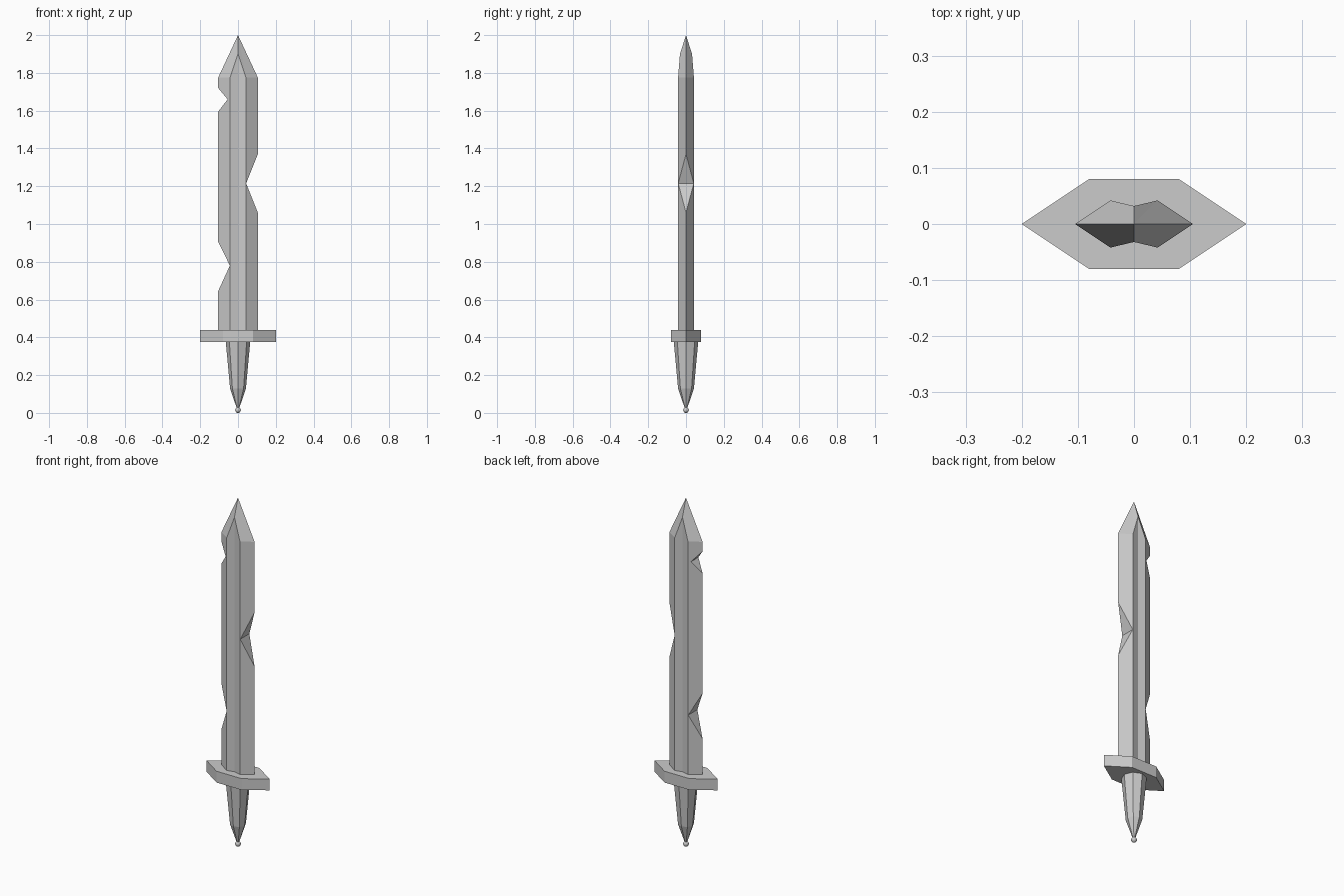
import bpy, bmesh
from math import cos, sin, pi

if "Cube" in bpy.data.objects:
    bpy.data.objects.remove(bpy.data.objects["Cube"])


def make_object(name, bm):
    bmesh.ops.recalc_face_normals(bm, faces=bm.faces)
    mesh = bpy.data.meshes.new(name)
    bm.to_mesh(mesh)
    bm.free()
    obj = bpy.data.objects.new(name, mesh)
    bpy.context.collection.objects.link(obj)
    return obj


def loft(bm, rings):
    """Skin a list of equal-length closed rings and return their vertices."""
    loops = [[bm.verts.new(p) for p in ring] for ring in rings]
    n = len(loops[0])
    for a, b in zip(loops, loops[1:]):
        for i in range(n):
            j = (i + 1) % n
            bm.faces.new((a[i], a[j], b[j], b[i]))
    return loops


def prism(name, low, high):
    bm = bmesh.new()
    a, b = loft(bm, [low, high])
    bm.faces.new(a)
    bm.faces.new(b)
    return make_object(name, bm)


# Blade: fullered cross-section, with each groove running up into the tip
EDGE, RIDGE, GROOVE = 0.105, 0.042, 0.032
section = [(EDGE, 0), (RIDGE, RIDGE), (0, GROOVE), (-RIDGE, RIDGE),
           (-EDGE, 0), (-RIDGE, -RIDGE), (0, -GROOVE), (RIDGE, -RIDGE)]
bm = bmesh.new()
bottom, top = loft(bm, [[(x, y, 0.43) for x, y in section],
                        [(x, y, 1.9 if x == 0 else 1.775) for x, y in section]])
bm.faces.new(bottom)
tip = bm.verts.new((0, 0, 2))
for edge, ridge, groove in ((0, 1, 2), (4, 3, 2), (4, 5, 6), (0, 7, 6)):
    bm.faces.new((top[edge], top[ridge], tip))
    bm.faces.new((top[ridge], top[groove], tip))
blade = make_object("blade", bm)

# Nicks: side, depth position, z of top / apex / bottom on the cutting edge
nicks = [(-1, 0.055, 1.72, 1.66, 1.595),
         (1, 0.043, 1.37, 1.215, 1.06),
         (-1, 0.043, 0.905, 0.78, 0.645)]
for side, depth, z_top, z_mid, z_low in nicks:
    k = 1.5  # extend the wedge beyond the edge
    x_out = depth + (EDGE - depth) * k
    tri = [(side * depth, z_mid),
           (side * x_out, z_mid + (z_top - z_mid) * k),
           (side * x_out, z_mid + (z_low - z_mid) * k)]
    cutter = prism("nick_cutter", [(x, -0.1, z) for x, z in tri],
                   [(x, 0.1, z) for x, z in tri])
    mod = blade.modifiers.new("nick", "BOOLEAN")
    mod.operation, mod.solver, mod.object = "DIFFERENCE", "EXACT", cutter
    bpy.context.view_layer.objects.active = blade
    bpy.ops.object.modifier_apply(modifier=mod.name)
    bpy.data.objects.remove(cutter)

# Guard: flat stretched hexagon
hexagon = [(0.2, 0), (0.08, 0.08), (-0.08, 0.08),
           (-0.2, 0), (-0.08, -0.08), (0.08, -0.08)]
prism("guard", [(x, y, 0.375) for x, y in hexagon],
      [(x, y, 0.44) for x, y in hexagon])

# Grip: tapered octagon closing towards the pommel
bm = bmesh.new()
rings = loft(bm, [[(r * cos(i * pi / 4), r * sin(i * pi / 4), z) for i in range(8)]
                  for r, z in ((0.005, 0.02), (0.042, 0.13), (0.065, 0.38))])
bm.faces.new(rings[0])
bm.faces.new(rings[-1])
make_object("grip", bm)

# Pommel: tiny ball
bpy.ops.mesh.primitive_uv_sphere_add(segments=24, ring_count=12, radius=0.015,
                                     location=(0, 0, 0.015))
bpy.context.object.name = "pommel"
